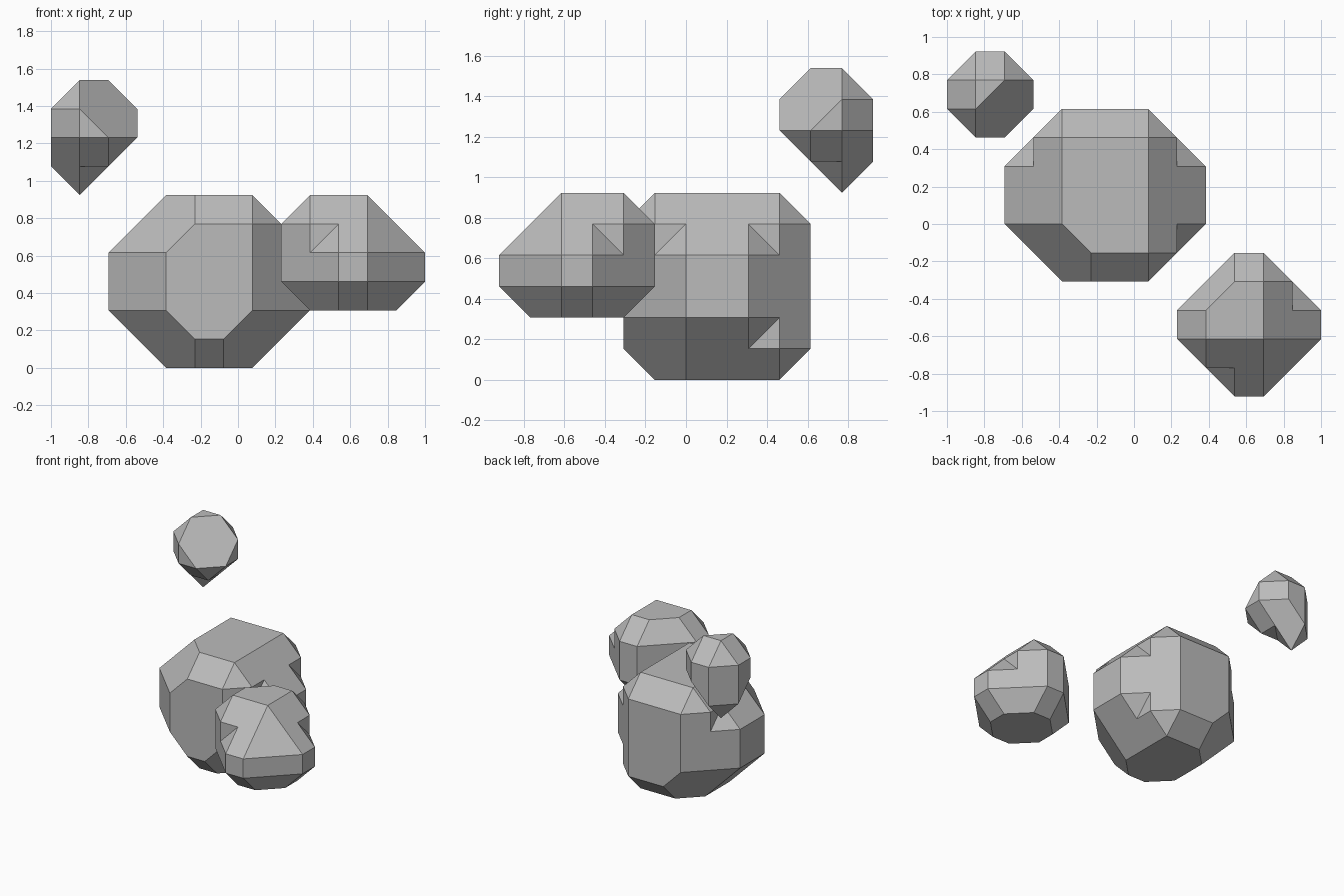
import bpy, bmesh
from itertools import product
from mathutils import Vector

UNIT = 2 / 13          # size of one lattice step
ORIGIN = Vector((-6.5, -6, 0))

default = bpy.data.objects.get("Cube")
if default:
    bpy.data.objects.remove(default, do_unlink=True)

stone = bpy.data.materials.new("stone_grey")
stone.use_nodes = True
grey = (0.5, 0.5, 0.5, 1)
stone.diffuse_color = grey
stone.node_tree.nodes["Principled BSDF"].inputs["Base Color"].default_value = grey


def convex(name, low, high, planes):
    """Box trimmed by planes given as (outward normal, offset)."""
    bm = bmesh.new()
    bmesh.ops.create_cube(bm, size=1)
    for v in bm.verts:
        v.co = [l + (c + 0.5) * (h - l) for c, l, h in zip(v.co, low, high)]
    for normal, offset in planes:
        bmesh.ops.bisect_plane(
            bm, geom=bm.verts[:] + bm.edges[:] + bm.faces[:], dist=0.001,
            plane_co=normal * (offset / normal.length_squared),
            plane_no=normal, clear_outer=True)
        rim = [e for e in bm.edges if e.is_boundary]
        if rim:
            bmesh.ops.holes_fill(bm, edges=rim, sides=0)
    bmesh.ops.remove_doubles(bm, verts=bm.verts[:], dist=0.001)
    bmesh.ops.dissolve_limit(bm, angle_limit=0.01, verts=bm.verts[:], edges=bm.edges[:])
    bmesh.ops.recalc_face_normals(bm, faces=bm.faces[:])
    mesh = bpy.data.meshes.new(name)
    bm.to_mesh(mesh)
    bm.free()
    obj = bpy.data.objects.new(name, mesh)
    bpy.context.scene.collection.objects.link(obj)
    return obj


def notch_cutter(corner, sign, axis):
    """Wedge that bites a small step out of a corner along one axis."""
    inner = corner - sign
    low, high = inner - Vector((4, 4, 4)), inner + Vector((4, 4, 4))
    if sign[axis] > 0:
        low[axis] = inner[axis]
    else:
        high[axis] = inner[axis]
    return convex("notch_cutter", low, high, [(-sign, 4 - sign.dot(corner))])


def rock(name, low, high, deep_edges, shaved):
    """Chamfered block; deep_edges are cut twice as far, shaved corners stay whole."""
    low, high = Vector(low), Vector(high)
    planes, cutters = [], []
    for signs in product((-1, 0, 1), repeat=3):
        used = [i for i in range(3) if signs[i]]
        if len(used) < 2:
            continue
        sign = Vector(signs)
        corner = Vector([high[i] if signs[i] > 0 else low[i] for i in range(3)])
        if len(used) == 2:
            depth = 2 if deep_edges(signs) else 1
        else:
            # index of the axis missing from each shallow edge at this corner
            shallow = []
            for i in range(3):
                edge = tuple(0 if k == i else signs[k] for k in range(3))
                if not deep_edges(edge):
                    shallow.append(i)
            depth = min(5 - len(shallow), 4)
            if len(shallow) == 1 and signs not in shaved:
                depth = 3
                cutters.append(notch_cutter(corner, sign, shallow[0]))
            elif len(shallow) == 3 and signs in shaved:
                depth = 3
        planes.append((sign, sign.dot(corner) - depth))
    obj = convex(name, low, high, planes)

    # Carve the corner notches, then bake the result
    for cutter in cutters:
        cutter.hide_render = True
        mod = obj.modifiers.new("notch", 'BOOLEAN')
        mod.operation = 'DIFFERENCE'
        mod.solver = 'EXACT'
        mod.object = cutter
    bpy.context.view_layer.update()
    graph = bpy.context.evaluated_depsgraph_get()
    baked = bpy.data.meshes.new_from_object(obj.evaluated_get(graph))
    obj.modifiers.clear()
    obj.data = baked
    for cutter in cutters:
        bpy.data.objects.remove(cutter, do_unlink=True)

    for v in baked.vertices:
        v.co = (v.co + ORIGIN) * UNIT
    baked.materials.clear()
    baked.materials.append(stone)
    for face in baked.polygons:
        face.use_smooth = False
        face.material_index = 0
    return obj


# Large boulder in the middle
rock("large_rock", (2, 4, 0), (9, 10, 6),
     lambda e: e[0] != 0,
     [(-1, -1, -1), (-1, -1, 1), (1, -1, -1), (-1, 1, -1)])

# Medium boulder at the front
rock("medium_rock", (8, 0, 2), (13, 5, 6),
     lambda e: e[2] == 0 or e in [(1, 0, 1), (0, -1, 1)], [])

# Small floating stone at the back
rock("small_rock", (0, 9, 6), (3, 12, 10),
     lambda e: e in [(1, 0, -1), (0, -1, -1)], [(1, -1, 1)])
